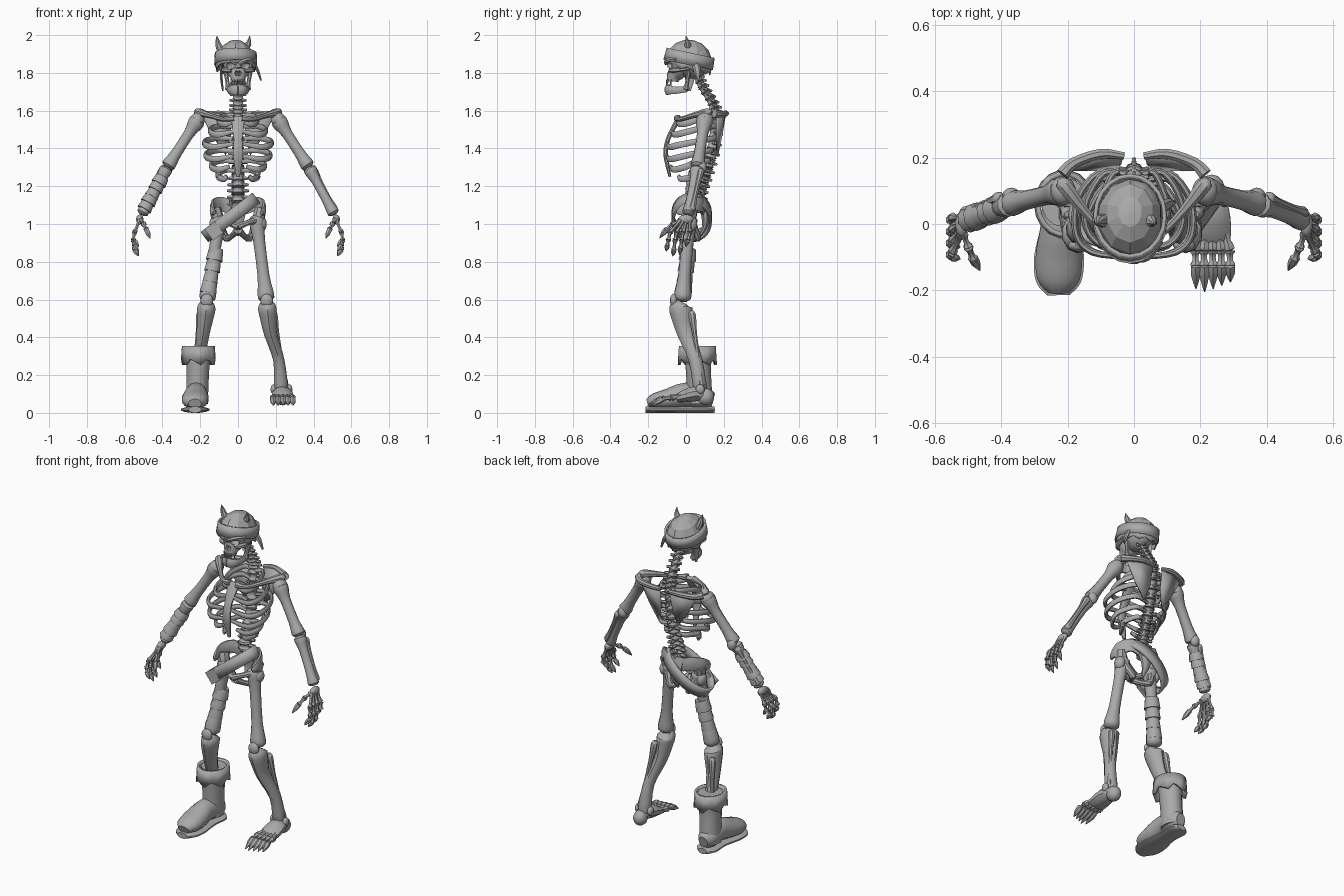
import bpy, bmesh, math
from mathutils import Vector, Matrix

if "Cube" in bpy.data.objects:
    bpy.data.objects.remove(bpy.data.objects["Cube"])

mat = bpy.data.materials.new("bone grey")
mat.use_nodes = True
GREY = (.4, .4, .4, 1)
mat.diffuse_color = GREY
mat.node_tree.nodes["Principled BSDF"].inputs["Base Color"].default_value = GREY


def finish(name, bm, angle=40, thick=0):
    """Turn a bmesh into a shaded object."""
    bmesh.ops.recalc_face_normals(bm, faces=bm.faces)
    mesh = bpy.data.meshes.new(name)
    bm.to_mesh(mesh)
    bm.free()
    ob = bpy.data.objects.new(name, mesh)
    bpy.context.collection.objects.link(ob)
    mesh.materials.append(mat)
    bpy.ops.object.select_all(action='DESELECT')
    bpy.context.view_layer.objects.active = ob
    ob.select_set(True)
    bpy.ops.object.shade_smooth_by_angle(angle=math.radians(angle))
    if thick:
        solid = ob.modifiers.new("thickness", 'SOLIDIFY')
        solid.thickness, solid.offset = thick, 0
    return ob


def spline(pts, k):
    """Catmull-Rom through points of any dimension."""
    pts = [Vector(p if len(p) > 4 else (*p, p[3])) for p in pts]
    ext = [pts[0]] + pts + [pts[-1]]
    out = []
    for a, b, c, d in zip(ext, ext[1:], ext[2:], ext[3:]):
        for i in range(k):
            t = i / k
            out.append(b + (c - a) * t / 2 + (a * 2 - b * 5 + c * 4 - d) * t * t / 2
                       + (b * 3 - a - c * 3 + d) * t ** 3 / 2)
    return out + [pts[-1]]


def tube(bm, pts, n=8, ref=None, k=3):
    """Sweep an ellipse along (x, y, z, radius[, second radius]) points."""
    path = spline(pts, k)
    pos = [p.to_3d() for p in path]
    if ref is None:
        chord = (pos[-1] - pos[0]).normalized()
        ref = (0, 1, 0) if abs(chord.y) < .8 else (0, 0, 1)
    rings = []
    for i, p in enumerate(path):
        t = (pos[min(i + 1, len(pos) - 1)] - pos[max(i - 1, 0)]).normalized()
        side = Vector(ref).cross(t).normalized()
        up = t.cross(side)
        ring = []
        for j in range(n):
            a = math.tau * (j + .5) / n
            ring.append(bm.verts.new(pos[i] + side * math.cos(a) * max(p[3], .001)
                                     + up * math.sin(a) * max(p[4], .001)))
        rings.append(ring)
    for r, q in zip(rings, rings[1:]):
        for j in range(n):
            bm.faces.new((r[j], r[j - 1], q[j - 1], q[j]))
    bm.faces.new(rings[0])
    bm.faces.new(rings[-1])


def bone(bm, a, b, r, e0, e1, n=8):
    """Straight bone with knobbed ends."""
    a, b = Vector(a), Vector(b)
    shape = ((0, e0 * .5), (.04, e0), (.13, e0 * .95), (.3, r),
             (.7, r), (.87, e1 * .95), (.96, e1), (1, e1 * .5))
    tube(bm, [(*a.lerp(b, t), w) for t, w in shape], n, k=2)


def chain(bm, joints, r, claw=False):
    for i, (a, b) in enumerate(zip(joints, joints[1:])):
        if claw and i == len(joints) - 2:
            tube(bm, [(*a, r), (*Vector(a).lerp(Vector(b), .4), r), (*b, .002)], 6, k=2)
        else:
            bone(bm, a, b, r * .7, r * 1.1, r * 1.1, 6)


def ball(bm, loc, size):
    m = Matrix.Translation(loc) @ Matrix.Diagonal((*size, 1))
    bmesh.ops.create_uvsphere(bm, u_segments=14, v_segments=9, radius=1, matrix=m)


def strip(name, top, bottom, n, thick):
    """Closed band between two loops given as functions of angle."""
    bm = bmesh.new()
    loops = [[bm.verts.new(f(math.tau * i / n, i)) for i in range(n)] for f in (top, bottom)]
    for i in range(n):
        bm.faces.new((loops[0][i], loops[0][i - 1], loops[1][i - 1], loops[1][i]))
    return finish(name, bm, 30, thick)


# Skull with carved eye sockets and nose
bm = bmesh.new()
ball(bm, (0, .03, 1.86), (.085, .105, .09))
cranium = finish("cranium", bm)
bm = bmesh.new()
tube(bm, [(0, -.07, 1.755, .036, .03), (0, -.065, 1.78, .043, .038), (0, -.045, 1.81, .066, .05),
          (0, -.04, 1.85, .08, .06), (0, -.02, 1.9, .07, .05)], 14)
face = finish("face", bm)
bm = bmesh.new()
for s in (-1, 1):
    ball(bm, (s * .04, -.1, 1.84), (.026, .045, .02))
    ball(bm, (s * .008, -.1, 1.798), (.008, .03, .014))
cutter = finish("socket_cutter", bm)
cutter.hide_render = True
for ob in (cranium, face):
    bpy.context.view_layer.objects.active = ob
    cut = ob.modifiers.new("sockets", 'BOOLEAN')
    cut.operation, cut.object = 'DIFFERENCE', cutter
    bpy.ops.object.modifier_apply(modifier=cut.name)
bpy.data.objects.remove(cutter)

# Brows, cheekbones, jaw and teeth
bm = bmesh.new()
for s in (-1, 1):
    tube(bm, [(s * .006, -.105, 1.848, .01), (s * .04, -.1, 1.866, .012), (s * .08, -.05, 1.87, .01)], 6)
    tube(bm, [(s * .035, -.085, 1.812, .01), (s * .07, -.06, 1.815, .014),
              (s * .08, 0, 1.82, .008), (s * .075, .04, 1.83, .008)], 6, (0, 0, 1))
    bone(bm, (s * .065, .015, 1.81), (s * .05, 0, 1.71), .012, .014, .018)
    tube(bm, [(s * .052, .005, 1.715, .01, .018), (s * .045, -.05, 1.708, .012, .02),
              (s * .03, -.09, 1.71, .014, .026), (0, -.1, 1.71, .014, .03)], 8, (0, 0, 1))
    for x, y in ((.007, -.1), (.021, -.096), (.034, -.08)):
        tube(bm, [(s * x, y, 1.765, .007), (s * x, y - .002, 1.745, .004)], 5)
        tube(bm, [(s * x, y, 1.725, .007), (s * x, y - .003, 1.75, .003)], 5)
finish("jaw_and_cheeks", bm)

# Helmet with brow band, horns and torn flaps
tilt = Matrix.Translation((-.012, .014, 1.855)) @ Matrix.Rotation(math.radians(-12), 4, 'X')
bm = bmesh.new()
tube(bm, [(0, 0, -.01, .1, .118), (0, 0, .045, .096, .115), (0, 0, .085, .072, .09),
          (0, 0, .112, .036, .048), (0, 0, .12, .004, .005)], 10, k=1)
bmesh.ops.transform(bm, matrix=tilt, verts=bm.verts)
finish("helmet_dome", bm, 15)


def brim(scale, z, rag=0):
    return lambda a, i: tilt @ Vector((.108 * scale * math.cos(a), .128 * scale * math.sin(a),
                                       z - rag * (i % 2) * (math.sin(a) > -.4)))


strip("helmet_band", brim(.97, .052), brim(1, -.012), 20, .012)
strip("helmet_hem", brim(.97, 0), brim(.96, -.025, .018), 20, .006)
bm = bmesh.new()
for s, x in ((-1, -.09), (1, .04)):
    tube(bm, [(x, .01, 1.925 + s * .01, .022), (x + s * .016, .008, 1.955, .016), (x + s * .022, 0, 1.995, .002)], 8)
finish("horns", bm)
bm = bmesh.new()
tube(bm, [(-.09, .02, 1.84, .008, .03), (-.088, .02, 1.77, .008, .025), (-.08, .015, 1.705, .005, .01)], 6)
tube(bm, [(.085, .05, 1.85, .01, .02), (.105, .06, 1.81, .009, .018), (.122, .065, 1.76, .005, .006)], 6)
finish("ear_flaps", bm)

# Spine: a bead for every vertebra with rear and side spurs
bm = bmesh.new()
column = spline([(0, .05, 1.8, .022), (0, .085, 1.73, .024), (0, .14, 1.64, .026), (0, .155, 1.56, .028),
                 (0, .14, 1.4, .03), (0, .1, 1.26, .032), (0, .07, 1.16, .034), (0, .08, 1.06, .036)], 3)
for p, q in zip(column, column[1:]):
    a, b, r = p.to_3d(), q.to_3d(), p[3]
    bone(bm, a, b, r * .85, r * 1.1, r * 1.1, 10)
    m = (a + b) / 2
    tube(bm, [(*m, r * .5), (*(m + Vector((0, .045, -.012))), .006)], 6, k=1)
    for s in (-1, 1):
        tube(bm, [(*m, r * .5), (*(m + Vector((s * r * 1.7, .012, 0))), .008)], 6, k=1)
finish("spine", bm)

# Ribs and breastbone: height, half width, front depth, inner end
bm = bmesh.new()
for z, w, front, end in ((1.54, .1, -.045, .02), (1.485, .145, -.075, .025), (1.42, .175, -.1, .025),
                         (1.355, .168, -.1, .025), (1.3, .14, -.08, .045), (1.25, .105, -.04, .06)):
    back = .145 - max(0, 1.42 - z) * .3
    for s in (-1, 1):
        tube(bm, [(s * .015, back, z + .03, .009, .011), (s * w * .6, back + .01, z + .035, .011, .015),
                  (s * w * .97, back - .07, z + .02, .011, .017), (s * w, front + .07, z, .011, .018),
                  (s * w * .72, front + .015, z - .012, .011, .017), (s * end, front, z + .005, .008, .011)],
             8, (0, 0, 1), 4)
finish("ribs", bm)
bm = bmesh.new()
tube(bm, [(0, -.035, 1.565, .04, .012), (0, -.055, 1.53, .035, .014), (0, -.095, 1.45, .024, .013),
          (0, -.108, 1.38, .028, .013), (0, -.1, 1.32, .022, .012), (0, -.085, 1.25, .01, .008)], 8)
finish("breastbone", bm)

# Shoulders, arms and hands
for s, side in ((1, "left"), (-1, "right")):
    bm = bmesh.new()
    tube(bm, [(s * .02, -.045, 1.56, .02), (s * .08, -.03, 1.555, .013), (s * .15, .04, 1.575, .015),
              (s * .21, .115, 1.59, .024), (s * .225, .13, 1.585, .01)], 8, (0, 0, 1))
    finish(side + "_collarbone", bm)
    bm = bmesh.new()
    rim = [(.035, .205, 1.575), (.11, .2, 1.585), (.19, .165, 1.57), (.13, .165, 1.46), (.065, .165, 1.365), (.04, .185, 1.46)]
    bm.faces.new([bm.verts.new((s * x, y, z)) for x, y, z in rim])
    finish(side + "_shoulder_blade", bm, 40, .012)
    bm = bmesh.new()
    tube(bm, [(s * .03, .205, 1.58, .012), (s * .1, .212, 1.585, .016), (s * .18, .185, 1.58, .018), (s * .215, .15, 1.585, .022)], 8, (0, 0, 1))
    finish(side + "_shoulder_ridge", bm)

    shoulder, elbow, wrist = (s * .21, .1, 1.555), (s * .375, .06, 1.3), (s * .51, .01, 1.05)
    bm = bmesh.new()
    bone(bm, shoulder, elbow, .03, .044, .038, 10)
    ball(bm, (s * .215, .1, 1.55), (.04, .045, .04))
    ball(bm, (s * .37, .085, 1.3), (.028, .025, .035))
    finish(side + "_upper_arm", bm)
    bm = bmesh.new()
    bone(bm, elbow, wrist, .026, .036, .032, 10)
    bone(bm, (s * .4, .08, 1.29), (s * .515, .03, 1.07), .014, .02, .02)
    finish(side + "_forearm", bm)
    bm = bmesh.new()
    ball(bm, (s * .52, 0, 1.025), (.02, .04, .025))
    for i in range(4):
        y = .02 - i * .035
        low = (.88, .84, .83, .855)[i]
        chain(bm, [(s * .52, .02 - i * .016, 1.02), (s * .548, y, .955), (s * .555, y - .008, .915),
                   (s * .548, y - .014, low + .032), (s * .525, y - .02, low)], .013, True)
    chain(bm, [(s * .515, -.03, 1.02), (s * .5, -.07, 1), (s * .485, -.105, .97), (s * .465, -.14, .925)], .014, True)
    finish(side + "_hand", bm)


# Cloth wraps: overlapping flared cuffs along a limb
def wraps(name, a, b, count, r):
    bm = bmesh.new()
    a, b = Vector(a), Vector(b)
    for i in range(count):
        p, q = a.lerp(b, i / count), a.lerp(b, (i + 1.1) / count)
        w = r * (1 - .05 * (i % 3))
        tube(bm, [(*p, w * .85), (*p.lerp(q, .2), w * .95), (*q, w * 1.08)], 10, k=1)
    finish(name, bm)


wraps("right_forearm_wrap", (-.4, .05, 1.25), (-.495, .015, 1.08), 5, .04)
wraps("right_thigh_wrap", (-.115, .015, .87), (-.158, -.015, .64), 4, .043)

# Pelvis
bm = bmesh.new()
tube(bm, [(0, .08, 1.13, .05, .03), (0, .1, 1.06, .045, .025), (0, .1, .99, .025, .016), (0, .075, .94, .008)], 8)
for s in (-1, 1):
    tube(bm, [(s * .03, .09, 1.08, .012, .035), (s * .085, .08, 1.105, .012, .042), (s * .13, .03, 1.09, .013, .042),
              (s * .135, -.02, 1.07, .013, .028), (s * .125, -.045, 1.06, .01, .012)], 8, (0, 0, 1))
    tube(bm, [(s * .12, .03, 1.08, .03, .035), (s * .105, .02, 1.02, .033, .035), (s * .08, .05, .96, .02),
              (s * .06, .06, .925, .02), (s * .035, .02, .935, .015), (s * .005, -.03, .965, .02)], 8, (.2, 1, .3))
    tube(bm, [(s * .105, .01, 1.02, .025), (s * .06, -.035, 1.01, .015), (0, -.05, .985, .02)], 8, (0, 0, 1))
finish("pelvis", bm)


# Slanted belt and buckle
def belt(dz):
    return lambda a, i: Vector((-.04 + .132 * math.cos(a) - dz * .6, .03 + .1 * math.sin(a),
                                1.035 + .1 * math.cos(a) + dz * .8))


strip("belt", belt(.034), belt(-.034), 28, .014)
bm = bmesh.new()
m = Matrix.Translation((-.125, -.052, .965)) @ Matrix.Rotation(-math.radians(37), 4, 'Y') @ Matrix.Diagonal((.075, .025, .075, 1))
bmesh.ops.create_cube(bm, size=1, matrix=m)
finish("belt_buckle", bm)

# Legs
for s, side, knee, ankle in ((1, "left", (.152, -.02, .59), (.228, .075, .13)),
                             (-1, "right", (-.165, -.02, .59), (-.215, .065, .13))):
    x, y, z = knee
    bm = bmesh.new()
    bone(bm, (s * .095, .02, 1.045), knee, .033, .042, .045, 10)
    ball(bm, (s * .125, .025, 1.0), (.028, .035, .04))
    finish(side + "_thigh", bm)
    bm = bmesh.new()
    tube(bm, [(x, y, z - .005, .03, .03), (x + s * .002, y - .008, z - .03, .05, .06), (x + s * .008, y, z - .08, .047, .058),
              (x + s * .02, y + .02, z - .17, .036, .046), (ankle[0] - s * .012, .05, .28, .031, .036),
              (*ankle, .038, .036), (ankle[0], .08, .105, .02, .02)], 10)
    bone(bm, (x + s * .035, .03, z - .05), (ankle[0] + s * .025, .085, .13), .013, .02, .018)
    finish(side + "_shin", bm)
    bm = bmesh.new()
    ball(bm, (x, y - .045, z + .005), (.034, .02, .036))
    finish(side + "_kneecap", bm)

# Bare left foot
bm = bmesh.new()
ball(bm, (.235, .105, .085), (.04, .045, .045))
for dx in (-.042, .042):
    ball(bm, (.23 + dx, .075, .125), (.016, .024, .026))
tube(bm, [(.235, .1, .1, .035, .03), (.235, .04, .1, .055, .04), (.236, -.02, .085, .06, .03), (.236, -.05, .075, .055, .02)], 10)
for i in range(5):
    x = .185 + i * .026
    tip = -.205 + abs(i - 1) * .01
    chain(bm, [(.21 + i * .013, .03, .105), (x, -.08, .08), (x + .001, -.125, .075), (x + .002, tip, .04)], .016, True)
finish("left_foot", bm)

# Right boot with sole and ragged cuff
bm = bmesh.new()
tube(bm, [(-.21, .065, .345, .07, .075), (-.212, .065, .24, .062, .067), (-.215, .07, .14, .06, .066), (-.218, .072, .05, .06, .07)], 14)
tube(bm, [(-.218, .145, .07, .03, .035), (-.218, .1, .08, .058, .06), (-.222, 0, .095, .06, .065), (-.226, -.09, .075, .072, .055),
          (-.228, -.165, .062, .066, .042), (-.228, -.203, .05, .035, .025)], 14)
finish("right_boot", bm)
bm = bmesh.new()
tube(bm, [(-.218, .152, .017, .03, .017), (-.218, .11, .017, .065, .017), (-.22, .01, .017, .06, .017), (-.226, -.1, .017, .078, .017),
          (-.228, -.175, .017, .07, .017), (-.228, -.215, .017, .035, .017)], 12, k=4)
finish("right_boot_sole", bm)


def cuff(r, z, rag):
    return lambda a, i: Vector((-.21 + r * math.cos(a), .06 + r * 1.15 * math.sin(a), z - rag * (i % 3)))


strip("right_boot_cuff", cuff(.08, .353, 0), cuff(.085, .285, .016), 18, .014)
